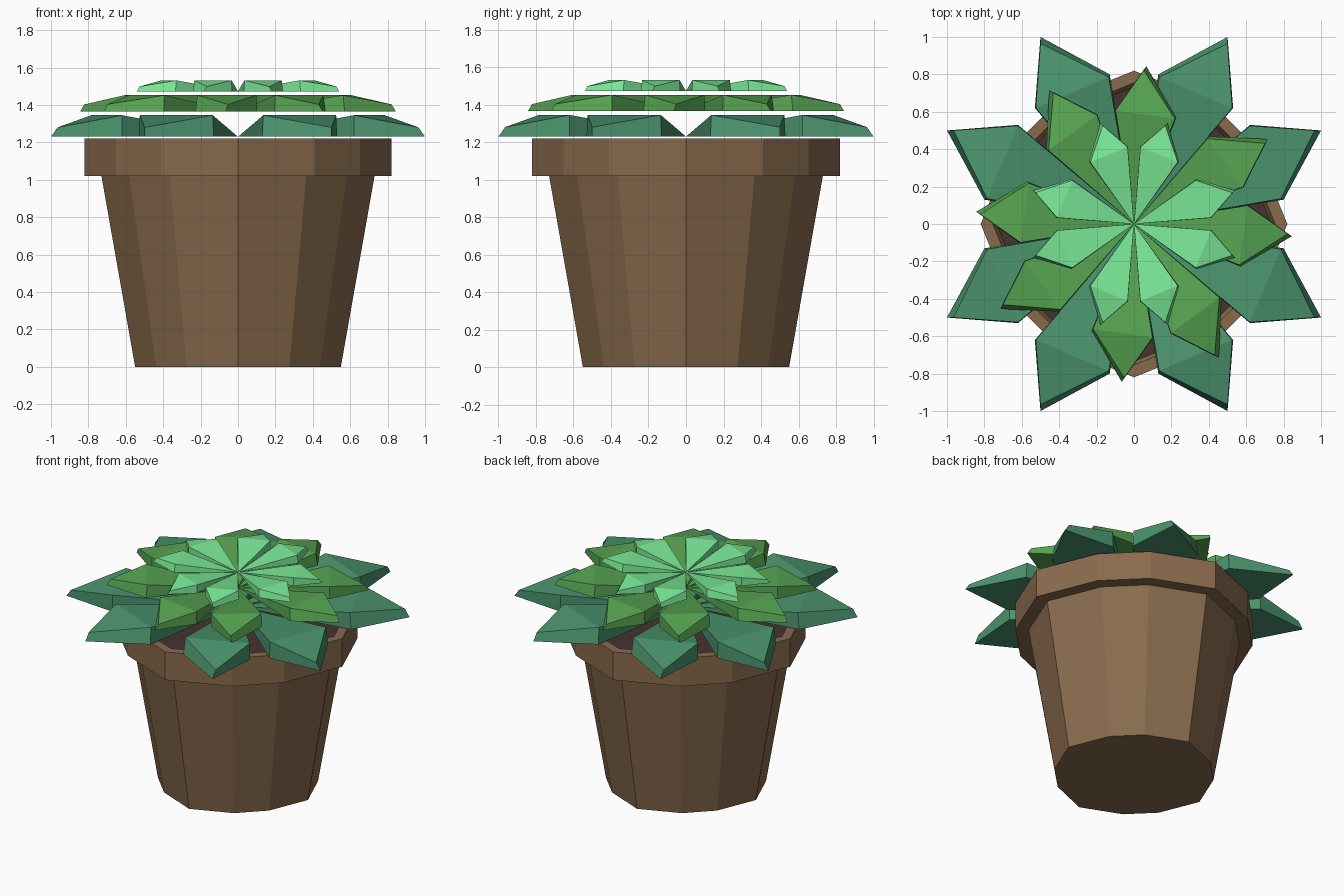
import bpy
from math import sin, cos, radians

if "Cube" in bpy.data.objects:
    bpy.data.objects.remove(bpy.data.objects["Cube"])


def material(name, rgb):
    m = bpy.data.materials.new(name)
    m.diffuse_color = (*rgb, 1)
    m.use_nodes = True
    m.node_tree.nodes["Principled BSDF"].inputs["Base Color"].default_value = m.diffuse_color
    return m


def make(name, verts, faces, mat):
    me = bpy.data.meshes.new(name)
    me.from_pydata(verts, [], faces)
    me.materials.append(mat)
    ob = bpy.data.objects.new(name, me)
    bpy.context.collection.objects.link(ob)
    return ob


# Unit outline of the pot: 12 sides, corners on the axes, diagonals slightly flattened
OUTLINE = []
for px, py in [(1, 0), (0.796, 0.5), (0.5, 0.796)]:
    OUTLINE.append((px, py))
for q in range(1, 4):
    for px, py in OUTLINE[-3:]:
        OUTLINE.append((-py, px))


def pot_part(name, profile, mat, closed=False):
    """Stack scaled outlines at (radius, z) points; capped unless closed."""
    k, n = len(profile), len(OUTLINE)
    verts = [(r * x, r * y, z) for r, z in profile for x, y in OUTLINE]
    faces = [(j * n + i, j * n + (i + 1) % n,
              (j + 1) % k * n + (i + 1) % n, (j + 1) % k * n + i)
             for j in range(k if closed else k - 1) for i in range(n)]
    if not closed:
        faces += [tuple(range(n))[::-1], tuple(range((k - 1) * n, k * n))]
    return make(name, verts, faces, mat)


# Pot body, rim and soil
clay = material("clay", (0.25, 0.147, 0.074))
soil = material("soil", (0.06, 0.034, 0.028))
pot_part("pot_body", [(0.55, 0), (0.73, 1.02)], clay)
pot_part("pot_rim", [(0.72, 1.02), (0.82, 1.02), (0.82, 1.22), (0.755, 1.22), (0.73, 1.16)],
         clay, closed=True)
pot_part("soil", [(0.72, 1.12), (0.735, 1.17)], soil)

# One wedge leaf: flat kite underside, shoulders high, tip low, pointed at the centre
LEAF = [(0, 0, 0), (0.13, 0.80, 0), (0.50, 1.0, 0), (0.53, 0.62, 0),
        (0.135, 0.785, 0.115), (0.50, 0.965, 0.05), (0.525, 0.62, 0.115)]
LEAF_FACES = [(0, 1, 2, 3), (0, 6, 4), (4, 6, 5),
              (0, 4, 1), (1, 4, 5, 2), (2, 5, 6, 3), (3, 6, 0)]


def leaf_ring(name, z, scale, turn, mat):
    """Four mirrored pairs of leaves around the centre."""
    verts, faces = [], []
    for q in range(4):
        a = radians(turn + 90 * q)
        for mirrored in (False, True):
            b = len(verts)
            for x, y, h in LEAF:
                if mirrored:
                    x, y = y, x
                verts.append((scale * (x * cos(a) - y * sin(a)),
                              scale * (x * sin(a) + y * cos(a)), z + scale * h))
            for f in LEAF_FACES:
                f = f[::-1] if mirrored else f
                faces.append(tuple(b + i for i in f))
    make(name, verts, faces, mat)


# Three tiers of leaves
leaf_ring("lower_leaves", 1.23, 1.0, 0, material("dark_green", (0.07, 0.296, 0.155)))
leaf_ring("middle_leaves", 1.365, 0.757, -31, material("mid_green", (0.095, 0.373, 0.084)))
leaf_ring("upper_leaves", 1.473, 0.508, 45, material("light_green", (0.194, 0.81, 0.305)))
